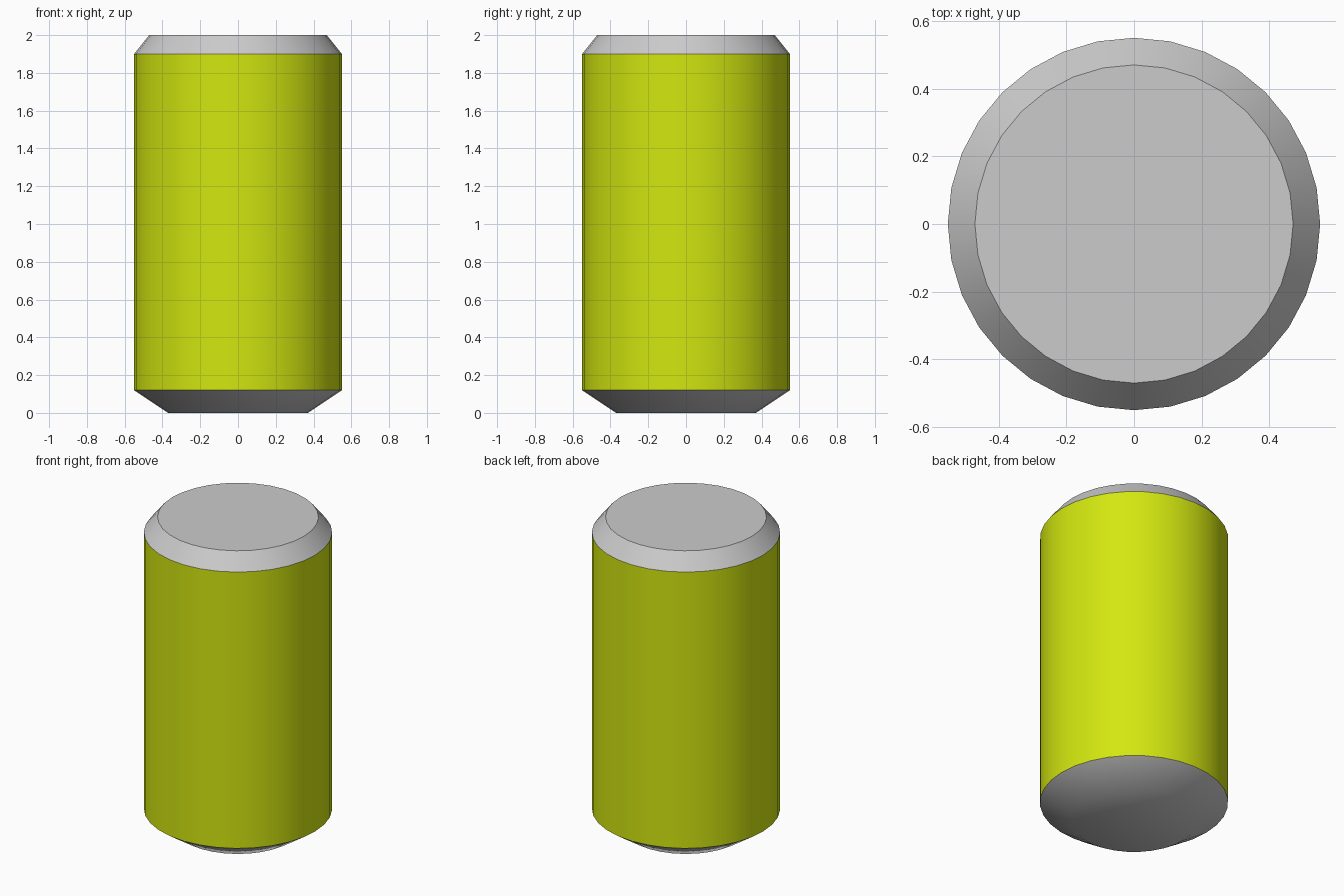
import bpy
import bmesh
from math import cos, sin, pi, radians

if "Cube" in bpy.data.objects:
    bpy.data.objects.remove(bpy.data.objects["Cube"])

SIDES = 32


def turned(name, rings, cap_bottom=False, cap_top=False, smooth=40):
    """Revolve (radius, z) rings around z, optionally capping the ends."""
    bm = bmesh.new()
    loops = [[bm.verts.new((r * cos(2 * pi * i / SIDES), r * sin(2 * pi * i / SIDES), z))
              for i in range(SIDES)] for r, z in rings]
    for low, high in zip(loops, loops[1:]):
        for i in range(SIDES):
            j = (i + 1) % SIDES
            bm.faces.new((low[i], low[j], high[j], high[i]))
    if cap_bottom:
        bm.faces.new(loops[0][::-1])
    if cap_top:
        bm.faces.new(loops[-1])
    mesh = bpy.data.meshes.new(name)
    bm.to_mesh(mesh)
    bm.free()
    obj = bpy.data.objects.new(name, mesh)
    bpy.context.collection.objects.link(obj)
    bpy.ops.object.select_all(action='DESELECT')
    obj.select_set(True)
    bpy.context.view_layer.objects.active = obj
    bpy.ops.object.shade_smooth_by_angle(angle=radians(smooth))
    return obj


# Coloured can wall
wall = turned("can_wall", [(0.55, 0.12), (0.55, 1.90)])
paint = bpy.data.materials.new("yellow_green")
paint.diffuse_color = (0.65, 0.80, 0.005, 1)
paint.use_nodes = True
paint.node_tree.nodes["Principled BSDF"].inputs["Base Color"].default_value = paint.diffuse_color
wall.data.materials.append(paint)

# Bare metal ends: softly shaded base, crisp lid
turned("can_base", [(0.37, 0.0), (0.55, 0.12)], cap_bottom=True)
turned("can_lid", [(0.55, 1.90), (0.47, 2.0)], cap_top=True)
